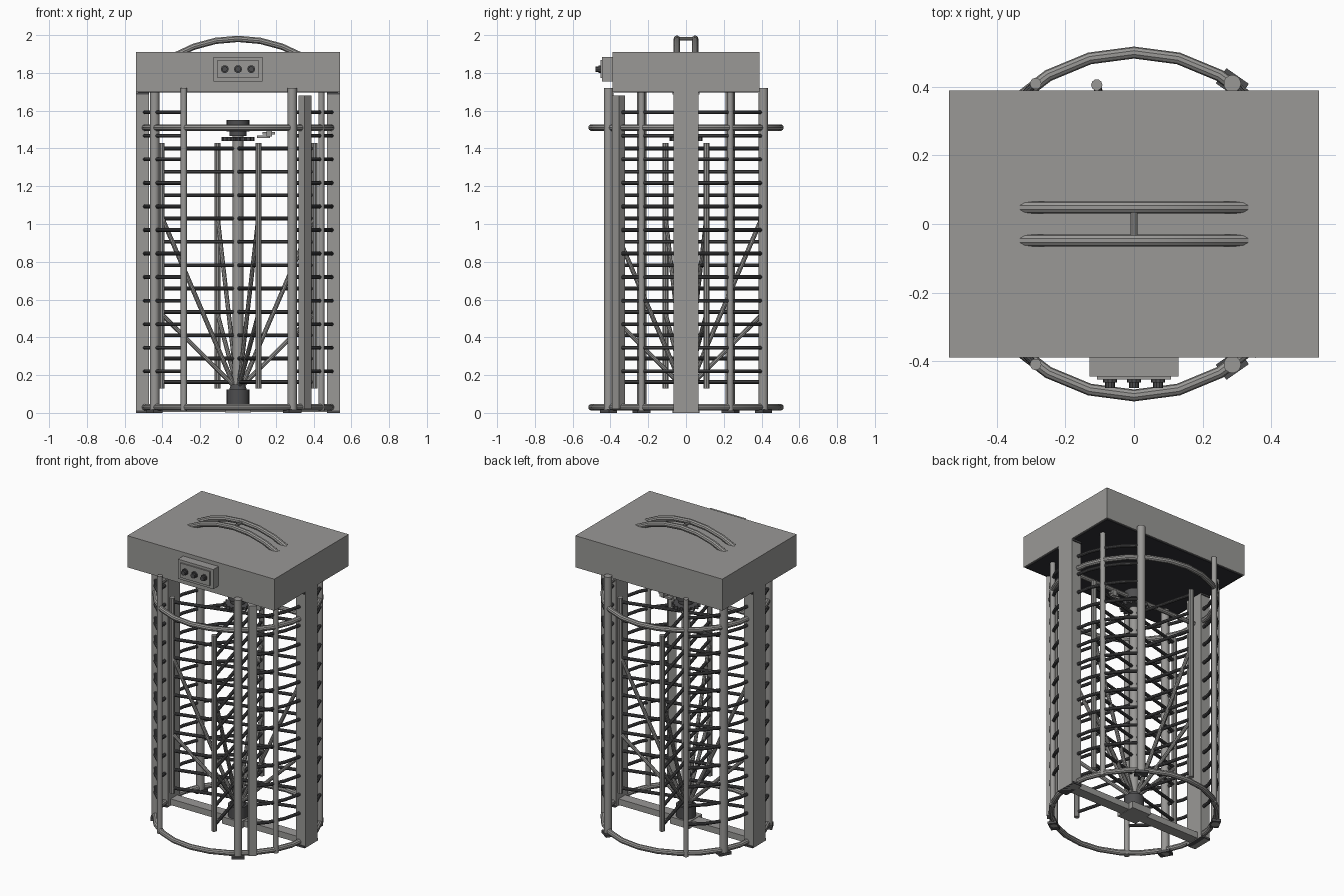
import bpy, bmesh, math
from mathutils import Matrix, Vector

if "Cube" in bpy.data.objects:
    bpy.data.objects.remove(bpy.data.objects["Cube"])


def material(name, rgb):
    m = bpy.data.materials.new(name)
    m.diffuse_color = (*rgb, 1)
    m.use_nodes = True
    m.node_tree.nodes["Principled BSDF"].inputs["Base Color"].default_value = m.diffuse_color
    return m


STEEL = material("warm grey steel", (0.32, 0.315, 0.305))
DARK = material("dark grey steel", (0.075, 0.075, 0.078))
BLACK = material("charcoal underside", (0.03, 0.03, 0.035))


def finish(bm, name, mat, smooth=False):
    me = bpy.data.meshes.new(name)
    bm.to_mesh(me)
    bm.free()
    ob = bpy.data.objects.new(name, me)
    bpy.context.collection.objects.link(ob)
    me.materials.append(mat)
    if smooth:
        select(ob)
        bpy.ops.object.shade_smooth_by_angle(angle=math.radians(35))
    return ob


def select(ob):
    bpy.ops.object.select_all(action='DESELECT')
    ob.select_set(True)
    bpy.context.view_layer.objects.active = ob


def box(name, lo, hi, mat, angle=0):
    """Box from corner to corner, turned about its own centre."""
    lo, hi = Vector(lo), Vector(hi)
    bm = bmesh.new()
    m = (Matrix.Translation((lo + hi) / 2) @ Matrix.Rotation(angle, 4, 'Z')
         @ Matrix.Diagonal((*(hi - lo), 1)))
    bmesh.ops.create_cube(bm, size=1, matrix=m)
    return finish(bm, name, mat)


def cylinder(name, x, y, z0, z1, r, mat, r2=None, sides=24):
    bm = bmesh.new()
    bmesh.ops.create_cone(bm, cap_ends=True, segments=sides, radius1=r,
                          radius2=r if r2 is None else r2, depth=z1 - z0,
                          matrix=Matrix.Translation((x, y, (z0 + z1) / 2)))
    return finish(bm, name, mat, True)


def tubes(name, paths, r, mat, closed=False):
    """Round tubes swept along straight-sided paths."""
    cu = bpy.data.curves.new(name, 'CURVE')
    cu.dimensions = '3D'
    cu.bevel_depth = r
    cu.bevel_resolution = 3
    cu.use_fill_caps = True
    for path in paths:
        sp = cu.splines.new('POLY')
        sp.points.add(len(path) - 1)
        for p, co in zip(sp.points, path):
            p.co = (*co, 1)
        sp.use_cyclic_u = closed
    ob = bpy.data.objects.new(name, cu)
    bpy.context.collection.objects.link(ob)
    cu.materials.append(mat)
    select(ob)
    bpy.ops.object.convert(target='MESH')
    bpy.ops.object.shade_smooth_by_angle(angle=math.radians(35))
    return ob


def polar(r, deg, z):
    a = math.radians(deg)
    return (r * math.cos(a), r * math.sin(a), z)


def arc(r, a0, a1, z, n):
    return [polar(r, a0 + (a1 - a0) * i / n, z) for i in range(n + 1)]


# canopy housing with dark underside
box("canopy_housing", (-0.54, -0.39, 1.70), (0.54, 0.39, 1.91), STEEL)
box("canopy_underside", (-0.53, -0.38, 1.695), (0.53, 0.38, 1.702), BLACK)

# control panel with three round lamps
box("panel_box", (-0.13, -0.445, 1.755), (0.13, -0.38, 1.885), STEEL)
box("panel_face", (-0.108, -0.453, 1.772), (0.108, -0.44, 1.868), STEEL)
for i, x in enumerate((-0.07, 0, 0.07)):
    for part, r, y0, y1 in (("bezel", 0.021, -0.462, -0.45),
                            ("button", 0.015, -0.478, -0.46)):
        tubes(f"panel_{part}_{i}", [[(x, y0, 1.82), (x, y1, 1.82)]], r, DARK)

# lifting handle on the roof: two arched tubes and a link
handle = []
for y in (-0.048, 0.048):
    handle.append([(0.68 * math.sin(math.radians(a)), y,
                    1.30 + 0.68 * math.cos(math.radians(a)))
                   for a in range(-30, 31, 10)])
tubes("roof_handle", handle, 0.0175, STEEL)
tubes("roof_handle_link", [[(0, -0.048, 1.98), (0, 0.048, 1.98)]], 0.01, STEEL)

# side columns, end plates and floor sill
for s, side in ((-1, "left"), (1, "right")):
    x0, x1 = sorted((s * 0.47, s * 0.54))
    box(f"{side}_column", (x0, -0.065, 0), (x1, 0.065, 1.70), STEEL)
    for end, z in (("foot", 0), ("cap", 1.685)):
        box(f"{side}_column_{end}", (x0 + 0.002, -0.072, z),
            (x1 - 0.002, 0.072, z + 0.012), DARK)
box("floor_sill", (-0.47, -0.035, 0.004), (0.47, 0.035, 0.045), STEEL)
box("floor_hub_plate", (-0.07, -0.07, 0.002), (0.07, 0.07, 0.048), STEEL)

# floor ring and upper ring
for name, z in (("floor_ring", 0.03), ("upper_ring", 1.51)):
    tubes(name, [arc(0.5, 0, 345, z, 23)], 0.0175, STEEL, True)

# cage poles, the thick ones on dark foot plates
for sy, end in ((-1, "front"), (1, "back")):
    for i, deg in enumerate((55, 152)):
        x, y, _ = polar(0.5, sy * deg, 0)
        cylinder(f"{end}_thick_pole_{i}", x, y, 0.0, 1.72 if i == 0 else 1.70,
                 0.025, STEEL)
        box(f"{end}_pole_foot_{i}", (x - 0.027, y - 0.04, 0),
            (x + 0.027, y + 0.04, 0.018), DARK, math.radians(sy * deg))
    for i, deg in enumerate((28, 125)):
        x, y, _ = polar(0.5, sy * deg, 0)
        cylinder(f"{end}_thin_pole_{i}", x, y, 0.01, 1.70 if i == 0 else 1.72,
                 0.0165, STEEL)
box("comb_post", (0.33, -0.38, 0.02), (0.38, -0.335, 1.68), STEEL,
    math.radians(45))

# curved barrier bars on both sides
levels = [0.22 + 0.1247 * i for i in range(12)]
tubes("left_barrier_bars", [arc(0.5, 125, 235, z, 8) for z in levels],
      0.0105, DARK)
tubes("right_barrier_bars", [arc(0.5, -46, 55, z, 8) for z in levels],
      0.0105, DARK)

# rotor: four wings of bars with end rails and braces
cylinder("rotor_shaft", 0, 0, 0.10, 1.48, 0.028, STEEL)
wings = (15, 105, 195, 285)
tubes("rotor_bars", [[polar(0.01, a, 0.164 + 0.1236 * i),
                      polar(0.425, a, 0.164 + 0.1236 * i)]
                     for a in wings for i in range(11)], 0.0105, DARK)
tubes("rotor_end_rails", [[polar(0.42, a, 0.13), polar(0.42, a, 1.43)]
                          for a in wings], 0.0165, STEEL)
tubes("rotor_braces", [[polar(0.02, a, 0.14), polar(0.415, a, z)]
                       for a in wings for z in (0.52, 1.03)], 0.012, STEEL)

# lower bearing
cylinder("lower_bearing", 0, 0, 0.04, 0.125, 0.06, DARK)
cylinder("lower_bearing_collar", 0, 0, 0.125, 0.15, 0.046, DARK, 0.038)

# upper bearing, its crossbar and the ratchet wheel
cylinder("upper_bearing", 0, 0, 1.49, 1.55, 0.06, DARK)
cylinder("upper_bearing_collar", 0, 0, 1.465, 1.49, 0.046, DARK)
tubes("upper_crossbar", [[(-0.48, 0, 1.51), (0.48, 0, 1.51)]], 0.015, STEEL)
bm = bmesh.new()
N = 64
ring = [bm.verts.new(polar(0.088 if i % 4 < 2 else 0.072, i * 360 / N, 1.44))
        for i in range(N)]
face = bm.faces.new(ring)
top = bmesh.ops.extrude_face_region(bm, geom=[face])["geom"]
bmesh.ops.translate(bm, vec=(0, 0, 0.02),
                    verts=[v for v in top if isinstance(v, bmesh.types.BMVert)])
bmesh.ops.recalc_face_normals(bm, faces=bm.faces)
finish(bm, "ratchet_wheel", DARK)

# locking pawl beside the wheel
box("pawl_arm", (0.10, -0.012, 1.455), (0.17, 0.012, 1.468), STEEL)
box("pawl_block", (0.15, -0.02, 1.462), (0.18, 0.02, 1.50), STEEL)
box("pawl_rod", (0.13, -0.008, 1.474), (0.195, 0.008, 1.486), STEEL)
